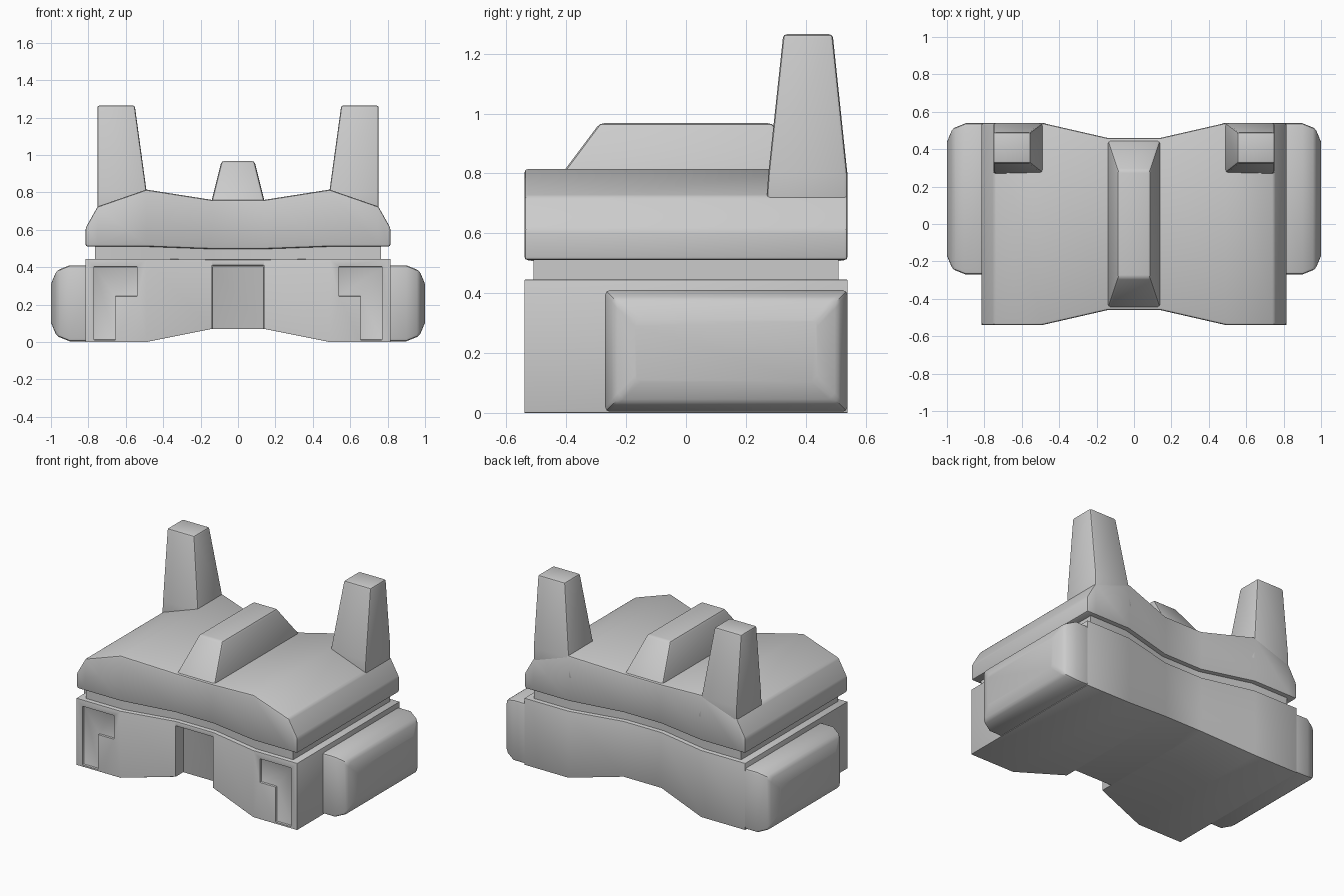
import bpy, bmesh

if "Cube" in bpy.data.objects:
    bpy.data.objects.remove(bpy.data.objects["Cube"])


def finish(obj, bevel=0.01, cutters=()):
    """Cut, soften the edges and shade."""
    bpy.ops.object.select_all(action='DESELECT')
    bpy.context.view_layer.objects.active = obj
    obj.select_set(True)
    for c in cutters:
        m = obj.modifiers.new("cut", 'BOOLEAN')
        m.operation, m.solver, m.object = 'DIFFERENCE', 'EXACT', c
        bpy.ops.object.modifier_apply(modifier=m.name)
    if bevel:
        m = obj.modifiers.new("soft_edges", 'BEVEL')
        m.width, m.segments = bevel, 2
        m.limit_method, m.angle_limit = 'ANGLE', 0.5
        bpy.ops.object.modifier_apply(modifier=m.name)
    bpy.ops.object.shade_smooth_by_angle(angle=0.55)
    return obj


def loft(name, rings):
    """Join a row of closed rings with equal point counts into a solid."""
    bm = bmesh.new()
    vs = [[bm.verts.new(p) for p in ring] for ring in rings]
    n = len(vs[0])
    for a, b in zip(vs, vs[1:]):
        for i in range(n):
            j = (i + 1) % n
            bm.faces.new((a[i], a[j], b[j], b[i]))
    bm.faces.new(vs[0])
    bm.faces.new(vs[-1])
    bmesh.ops.recalc_face_normals(bm, faces=bm.faces)
    me = bpy.data.meshes.new(name)
    bm.to_mesh(me)
    bm.free()
    obj = bpy.data.objects.new(name, me)
    bpy.context.collection.objects.link(obj)
    return obj


def x_ring(x, y0, y1, z0, z1):
    return [(x, y0, z0), (x, y1, z0), (x, y1, z1), (x, y0, z1)]


def z_ring(z, x0, x1, y0, y1):
    return [(x0, y0, z), (x1, y0, z), (x1, y1, z), (x0, y1, z)]


def hull(name, half):
    """Symmetric body from half sections (x, half depth, bottom, top)."""
    rows = [(-x, d, a, b) for x, d, a, b in reversed(half)] + half
    return loft(name, [x_ring(x, -d, d, a, b) for x, d, a, b in rows])


# Cutters: front slot and the two L-shaped recesses
slot = loft("slot_cutter", [z_ring(-0.1, -0.138, 0.138, -0.7, -0.38),
                            z_ring(0.41, -0.138, 0.138, -0.7, -0.38)])
cutters = [slot]
L_SHAPE = [(0.77, 0.402), (0.54, 0.402), (0.54, 0.245),
           (0.655, 0.245), (0.655, 0.012), (0.77, 0.012)]
for s in (-1, 1):
    cutters.append(loft("panel_cutter", [[(s * x, y, z) for x, z in L_SHAPE]
                                         for y in (-0.6, -0.525)]))
for c in cutters:
    c.hide_render = True

# Lower body with waisted middle
lower = hull("lower_body", [(0.14, 0.46, 0.07, 0.44), (0.49, 0.54, 0.0, 0.445),
                            (0.815, 0.54, 0.0, 0.445)])
finish(lower, 0.007, cutters)
for c in cutters:
    bpy.data.objects.remove(c)

# Recessed band between the two halves
finish(hull("waist_band", [(0.14, 0.43, 0.40, 0.54), (0.49, 0.51, 0.40, 0.54),
                           (0.765, 0.51, 0.40, 0.54)]), 0)

# Upper body with sloped shoulders
finish(hull("upper_body", [(0.14, 0.46, 0.497, 0.76), (0.49, 0.54, 0.51, 0.815),
                           (0.75, 0.54, 0.51, 0.725), (0.815, 0.54, 0.51, 0.61)]), 0.012)

# Central ridge on top
finish(loft("top_ridge", [z_ring(0.74, -0.145, 0.145, -0.459, 0.459),
                          z_ring(0.968, -0.088, 0.088, -0.288, 0.288)]), 0.015)

for s, side in ((-1, "left"), (1, "right")):
    # Tapered rear posts
    finish(loft(side + "_post", [
        z_ring(0.66, s * 0.465, s * 0.752, 0.265, 0.539),
        z_ring(0.80, s * 0.488, s * 0.752, 0.275, 0.539),
        z_ring(1.265, s * 0.552, s * 0.752, 0.325, 0.49)]), 0.012)
    # Chamfered side pods
    pod = [(0.75, 0.0), (0.90, 0.0), (0.97, 0.028), (1.0, 0.10)]
    finish(loft(side + "_pod", [x_ring(s * x, -0.27 + i, 0.539 - i, 0.004 + i, 0.41 - i)
                                for x, i in pod]), 0.015)
